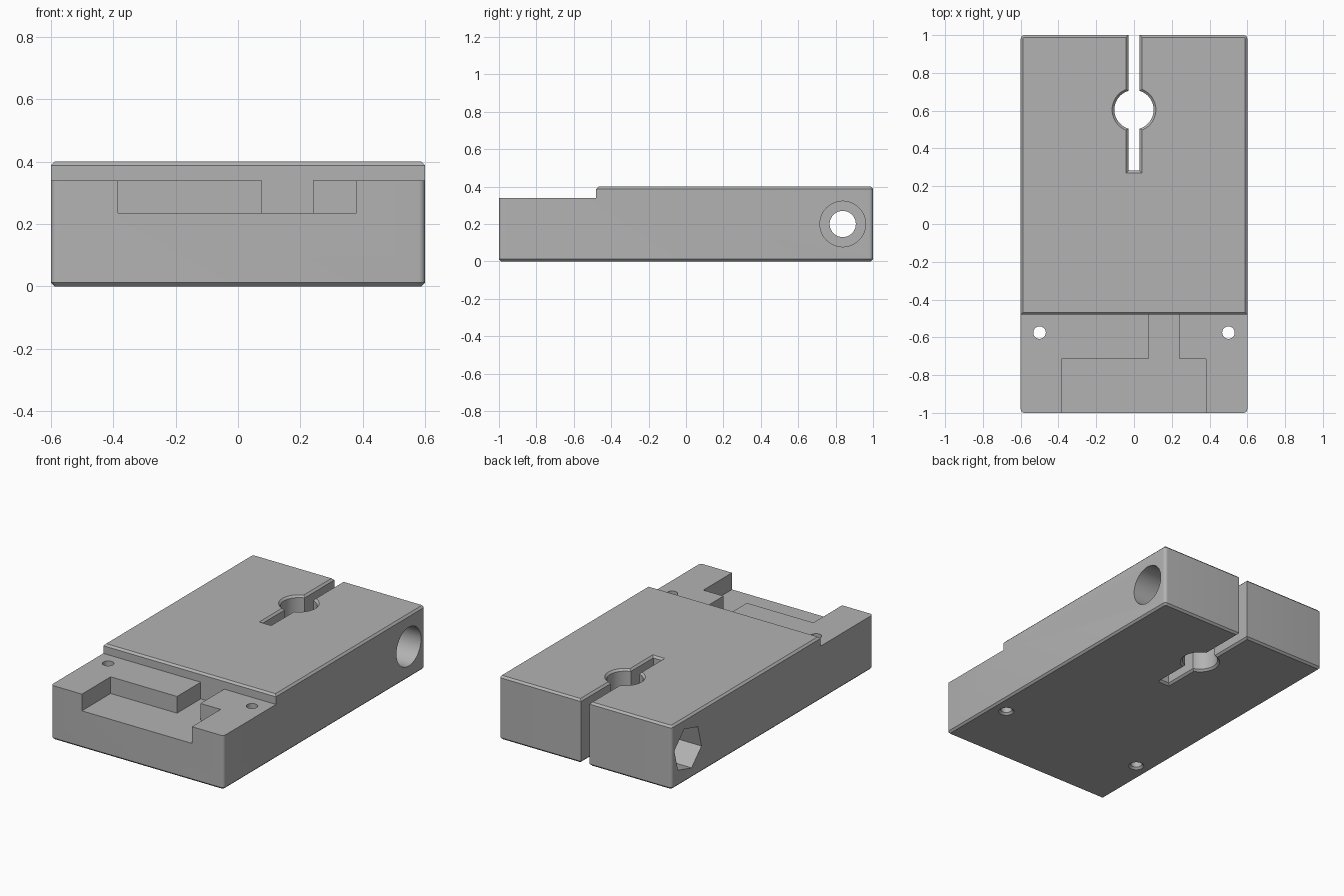
import bpy, bmesh, math
from mathutils import Matrix

if "Cube" in bpy.data.objects:
    bpy.data.objects.remove(bpy.data.objects["Cube"], do_unlink=True)

grey = bpy.data.materials.new("mid grey")
grey.use_nodes = True
colour = (0.45, 0.45, 0.45, 1)
grey.diffuse_color = colour
grey.node_tree.nodes["Principled BSDF"].inputs["Base Color"].default_value = colour

CH = 0.012          # edge chamfer
TOP = 0.4           # height of the main deck
STEP_Z, STEP_Y = 0.34, -0.48
ALONG_X = Matrix(((0, 0, 1, 0), (1, 0, 0, 0), (0, 1, 0, 0), (0, 0, 0, 1)))


def loft(name, rings, matrix=Matrix()):
    """Solid through matching outlines given as (points, height)."""
    bm = bmesh.new()
    loops = [[bm.verts.new((a, b, h)) for a, b in pts] for pts, h in rings]
    n = len(loops[0])
    for low, high in zip(loops, loops[1:]):
        for i in range(n):
            j = (i + 1) % n
            bm.faces.new((low[i], low[j], high[j], high[i]))
    bm.faces.new(loops[0][::-1])
    bm.faces.new(loops[-1])
    bm.transform(matrix)
    bmesh.ops.recalc_face_normals(bm, faces=bm.faces)
    mesh = bpy.data.meshes.new(name)
    bm.to_mesh(mesh)
    bm.free()
    mesh.materials.append(grey)
    obj = bpy.data.objects.new(name, mesh)
    bpy.context.collection.objects.link(obj)
    return obj


def arc(cx, cy, r, start, end, n):
    angles = [math.radians(start + (end - start) * i / n) for i in range(n + 1)]
    return [(cx + r * math.cos(a), cy + r * math.sin(a)) for a in angles]


def circle(cx, cy, r, n=48, turn=0):
    return arc(cx, cy, r, turn, turn + 360, n)[:-1]


def rounded_rect(inset):
    r, pts = 0.02, []
    corners = ((1, 1), (-1, 1), (-1, -1), (1, -1))
    for i, (sx, sy) in enumerate(corners):
        pts += arc(sx * (0.6 - r), sy * (1 - r), r - inset, 90 * i, 90 * i + 90, 6)
    return pts


def keyhole(grow):
    w, r, cy = 0.03 + grow, 0.104 + grow, 0.605
    a = math.degrees(math.asin(w / r))
    right = arc(0, cy, r, a - 90, 90 - a, 24)
    left = arc(0, cy, r, 90 + a, 270 - a, 24)
    return ([(w, 0.282 - grow)] + right + [(w, 1.1), (-w, 1.1)]
            + left + [(-w, 0.282 - grow)])


def flared(name, outline):
    """Through cutter with a chamfered mouth at the top and bottom."""
    e = 0.01
    return loft(name, [(outline(CH + e), -e), (outline(0), CH),
                       (outline(0), TOP - CH), (outline(CH + e), TOP + e)])


# Main block with chamfered top and bottom rims
body = loft("clamp_block", [(rounded_rect(CH), 0), (rounded_rect(0), CH),
                            (rounded_rect(0), TOP - CH), (rounded_rect(CH), TOP)])

# Lowered front shelf, including the chamfer on the deck's front edge
shelf = [(-2, STEP_Z), (STEP_Y, STEP_Z), (STEP_Y, TOP - CH),
         (STEP_Y + 3 * CH, TOP + 2 * CH), (-2, TOP + 2 * CH)]
cutters = [loft("shelf_cutter", [(shelf, -1), (shelf, 1)], ALONG_X)]

# Open pocket with a channel running back to the deck
pocket = [(-0.385, -1.1), (0.38, -1.1), (0.38, -0.715), (0.24, -0.715),
          (0.24, STEP_Y), (0.077, STEP_Y), (0.077, -0.715), (-0.385, -0.715)]
cutters.append(loft("pocket_cutter", [(pocket, 0.235), (pocket, 0.37)]))

# Split clamp slot with a round bore
cutters.append(flared("keyhole_cutter", keyhole))

# Two pin holes through the shelf
for side in (-1, 1):
    cutters.append(flared("pin_hole_cutter",
                          lambda g: circle(side * 0.5, -0.575, 0.033 + g, 32)))

# Cross bolt hole, round head recess and hexagonal nut recess
for name, outline, x0, x1 in (
        ("bolt_cutter", circle(0.838, 0.2, 0.07), -0.7, 0.7),
        ("head_cutter", circle(0.838, 0.2, 0.122), 0.35, 0.7),
        ("nut_cutter", circle(0.838, 0.2, 0.14, 6, 15), -0.7, -0.35)):
    cutters.append(loft(name, [(outline, x0), (outline, x1)], ALONG_X))

for cutter in cutters:
    mod = body.modifiers.new(cutter.name, 'BOOLEAN')
    mod.operation, mod.solver, mod.object = 'DIFFERENCE', 'EXACT', cutter

# Keep the finished cut mesh and drop the cutters
graph = bpy.context.evaluated_depsgraph_get()
result = bpy.data.meshes.new_from_object(body.evaluated_get(graph))
body.modifiers.clear()
body.data = result
for cutter in cutters:
    bpy.data.objects.remove(cutter, do_unlink=True)

bpy.ops.object.select_all(action='DESELECT')
body.select_set(True)
bpy.context.view_layer.objects.active = body
bpy.ops.object.shade_smooth_by_angle(angle=math.radians(30))
